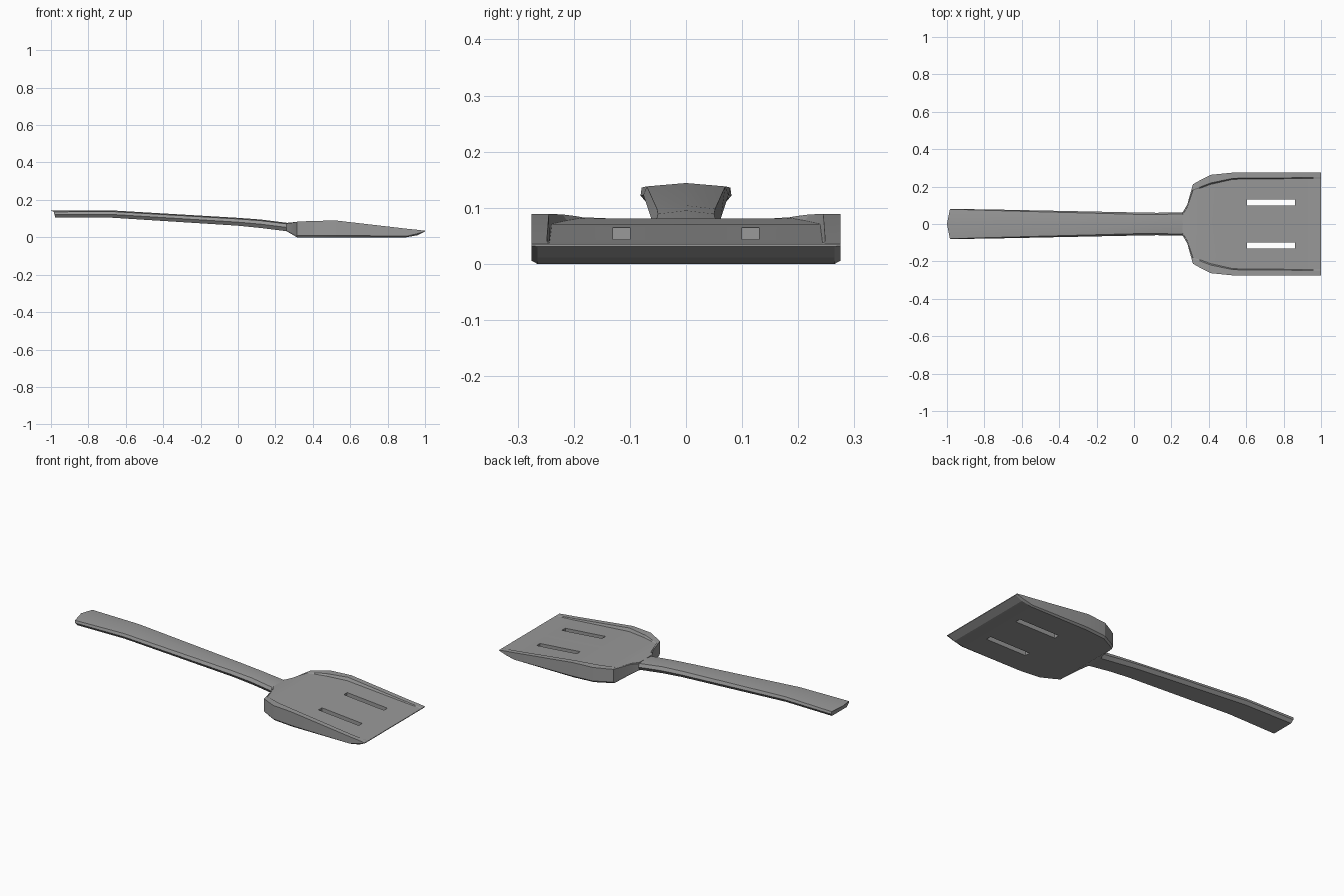
import bpy, bmesh, math

cube = bpy.data.objects.get("Cube")
if cube:
    bpy.data.objects.remove(cube, do_unlink=True)

grey = bpy.data.materials.new("utensil grey")
grey.use_nodes = True
colour = (0.32, 0.32, 0.32, 1)
grey.diffuse_color = colour
grey.node_tree.nodes["Principled BSDF"].inputs["Base Color"].default_value = colour


def loft(name, rings):
    """Skin a closed, capped solid over rings of (x, y, z) half sections mirrored in y."""
    bm = bmesh.new()
    loops = []
    for half in rings:
        mirrored = [(x, -y, z) for x, y, z in reversed(half) if y > 0]
        loops.append([bm.verts.new(p) for p in half + mirrored])
    for a, b in zip(loops, loops[1:]):
        for i in range(len(a)):
            j = (i + 1) % len(a)
            bm.faces.new((a[i], a[j], b[j], b[i]))
    bm.faces.new(loops[0])
    bm.faces.new(loops[-1])
    bmesh.ops.recalc_face_normals(bm, faces=bm.faces)
    mesh = bpy.data.meshes.new(name)
    bm.to_mesh(mesh)
    bm.free()
    mesh.materials.append(grey)
    obj = bpy.data.objects.new(name, mesh)
    bpy.context.collection.objects.link(obj)
    return obj


# Handle: crowned top, narrow side chamfer, undercut belly
def handle_ring(x, top, bottom, crown, width, slant=0.0):
    mid = bottom + 0.45 * (top - bottom)
    return [(x, 0, top), (x + slant, crown, top - 0.006),
            (x + slant * 1.2, width, mid),
            (x + slant * 1.4, width - 0.014, bottom), (x + slant * 1.4, 0, bottom)]


handle = loft("handle", [
    handle_ring(-1.0, 0.142, 0.105, 0.079, 0.081, 0.016),
    handle_ring(-0.68, 0.144, 0.105, 0.070, 0.076),
    handle_ring(0.0, 0.104, 0.062, 0.052, 0.062),
    handle_ring(0.12, 0.095, 0.050, 0.050, 0.060),
    handle_ring(0.265, 0.077, 0.032, 0.055, 0.062)])


# Blade: sunken floor between raised side rims, wedge-shaped to the tip
def blade_ring(x, outer, inner, floor, rim, bottom):
    wall = inner + 0.15 * (outer - inner)
    return [(x, 0, floor), (x, inner, floor), (x, wall, rim), (x, outer, rim),
            (x, outer, bottom + 0.3 * (rim - bottom) * (0.4 if x < 0.95 else 1)),
            (x, outer - 0.01, bottom), (x, 0, bottom)]


blade = loft("blade", [
    blade_ring(0.26, 0.062, 0.050, 0.077, 0.073, 0.032),
    blade_ring(0.285, 0.105, 0.090, 0.079, 0.077, 0.018),
    blade_ring(0.315, 0.212, 0.180, 0.081, 0.083, 0.0),
    blade_ring(0.35, 0.232, 0.190, 0.081, 0.085, 0.0),
    blade_ring(0.41, 0.263, 0.212, 0.077, 0.088, 0.0),
    blade_ring(0.53, 0.275, 0.239, 0.071, 0.089, 0.0),
    blade_ring(0.90, 0.275, 0.243, 0.040, 0.046, 0.0),
    blade_ring(0.96, 0.275, 0.243, 0.037, 0.040, 0.011),
    blade_ring(1.0, 0.275, 0.243, 0.035, 0.035, 0.031)])

# Two slots cut through the blade
for side in (-1, 1):
    bpy.ops.mesh.primitive_cube_add(size=1, location=(0.733, side * 0.115, 0.04))
    cutter = bpy.context.object
    cutter.name = "slot_cutter"
    cutter.scale = (0.256, 0.031, 0.3)
    cutter.hide_render = True
    cut = blade.modifiers.new("slot", 'BOOLEAN')
    cut.operation = 'DIFFERENCE'
    cut.solver = 'EXACT'
    cut.object = cutter
    bpy.context.view_layer.objects.active = blade
    bpy.ops.object.modifier_apply(modifier=cut.name)
    bpy.data.objects.remove(cutter, do_unlink=True)

# Soft shading over the gentle bends, crisp edges elsewhere
bpy.ops.object.select_all(action='DESELECT')
for obj in (handle, blade):
    obj.select_set(True)
bpy.context.view_layer.objects.active = blade
bpy.ops.object.shade_smooth_by_angle(angle=math.radians(15))
